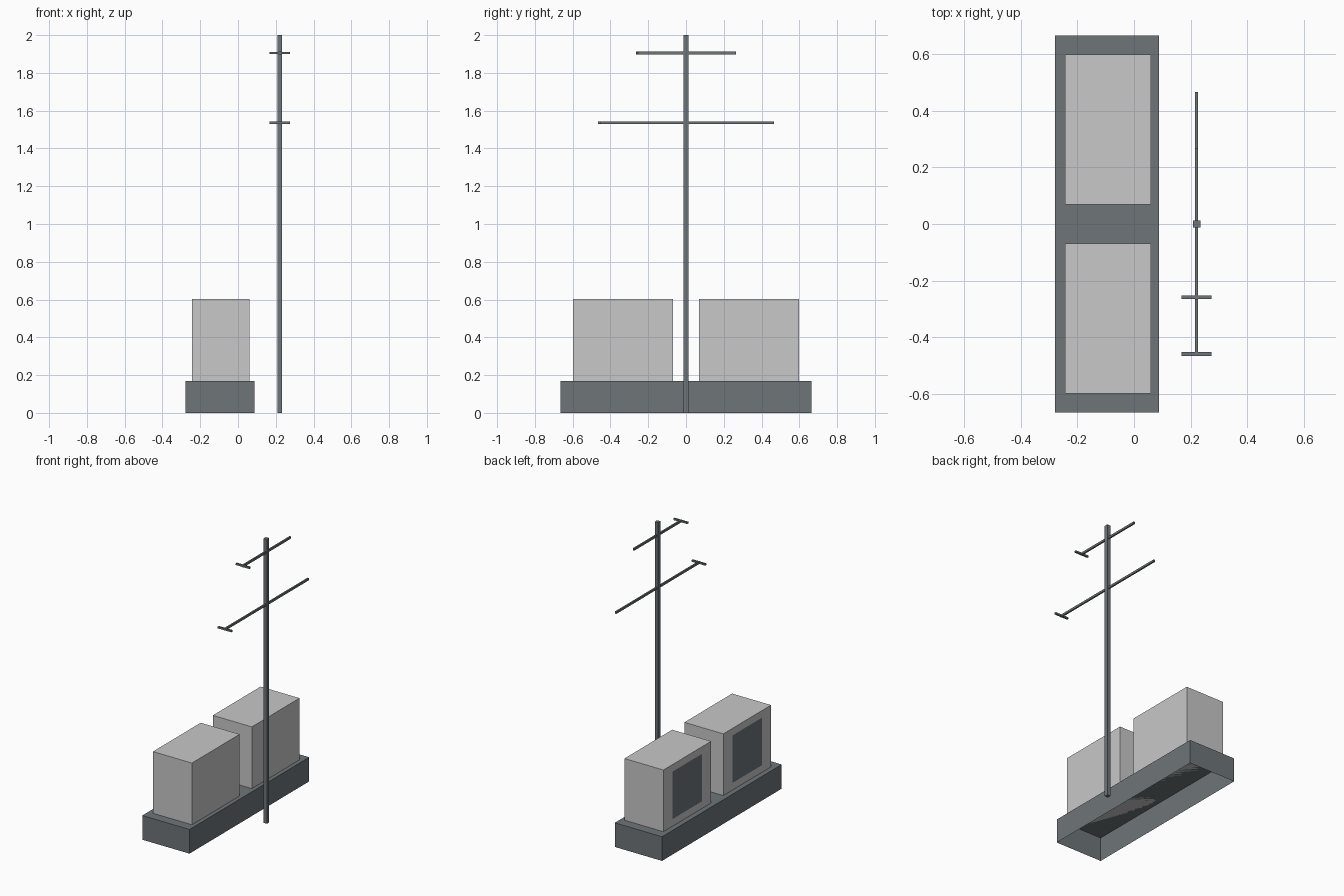
import bpy, bmesh

cube = bpy.data.objects.get("Cube")
if cube:
    bpy.data.objects.remove(cube, do_unlink=True)


def material(name, rgb):
    m = bpy.data.materials.new(name)
    m.use_nodes = True
    m.diffuse_color = (*rgb, 1)
    m.node_tree.nodes["Principled BSDF"].inputs["Base Color"].default_value = (*rgb, 1)
    return m


STEEL = material("slate grey", (0.156, 0.178, 0.188))
CASING = material("light grey", (0.578, 0.578, 0.578))


def box(name, xs, ys, zs, mats, open_bottom=False, panel=None):
    """Box between the given limits; panel = (y margin, z margin) on the -x face."""
    bm = bmesh.new()
    bmesh.ops.create_cube(bm, size=1)
    for v in bm.verts:
        for i, (lo, hi) in enumerate((xs, ys, zs)):
            v.co[i] = lo if v.co[i] < 0 else hi
    bm.normal_update()
    if open_bottom:
        under = [f for f in bm.faces if f.normal.z < -0.9]
        bmesh.ops.delete(bm, geom=under, context='FACES')
    if panel:
        side = next(f for f in bm.faces if f.normal.x < -0.9)
        bmesh.ops.inset_individual(bm, faces=[side], thickness=0.03)
        cy, cz = sum(ys) / 2, sum(zs) / 2
        for v in side.verts:
            v.co.y = ys[0] + panel[0] if v.co.y < cy else ys[1] - panel[0]
            v.co.z = zs[0] + panel[1] if v.co.z < cz else zs[1] - panel[1]
        side.material_index = 1
    mesh = bpy.data.meshes.new(name)
    bm.to_mesh(mesh)
    bm.free()
    for m in mats:
        mesh.materials.append(m)
    obj = bpy.data.objects.new(name, mesh)
    bpy.context.collection.objects.link(obj)
    return obj


def span(centre, width):
    return (centre - width / 2, centre + width / 2)


# Hollow plinth, open underneath
box("plinth", (-0.279, 0.088), (-0.665, 0.665), (0, 0.17), [STEEL], open_bottom=True)

# Two cabinets with a dark panel on the -x side
for name, y in (("front_cabinet", -0.333), ("rear_cabinet", 0.333)):
    box(name, (-0.243, 0.06), span(y, 0.53), (0.17, 0.604), [CASING, STEEL],
        panel=(0.1, 0.05))

# Mast with two crossbars, each with a short end piece at the front
MAST_X = 0.221
box("mast", span(MAST_X, 0.026), span(0, 0.026), (0, 2), [STEEL])
for name, z, reach in (("lower", 1.536, 0.466), ("upper", 1.905, 0.266)):
    box(name + "_crossbar", span(MAST_X, 0.011), (-reach, reach), span(z, 0.015), [STEEL])
    box(name + "_end_piece", span(MAST_X, 0.106), span(-reach + 0.007, 0.013),
        span(z, 0.012), [STEEL])
